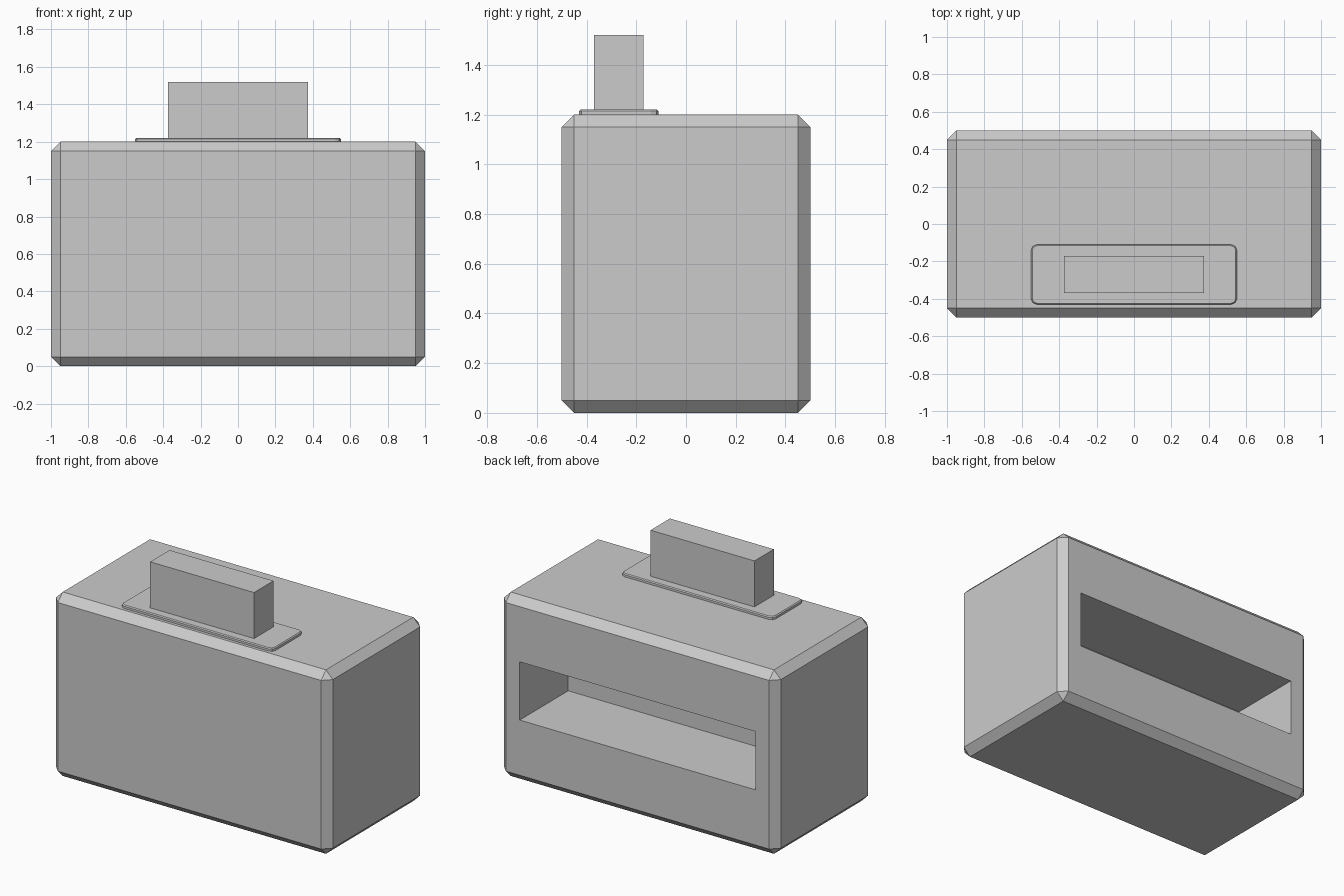
import bpy

cube = bpy.data.objects.get("Cube")
if cube:
    bpy.data.objects.remove(cube, do_unlink=True)

grey = bpy.data.materials.new("plain_grey")
grey.use_nodes = True
grey.diffuse_color = (0.6, 0.6, 0.6, 1)
grey.node_tree.nodes["Principled BSDF"].inputs["Base Color"].default_value = (0.6, 0.6, 0.6, 1)


def box(name, low, high):
    """Box spanning two opposite corners."""
    centre = [(a + b) / 2 for a, b in zip(low, high)]
    bpy.ops.mesh.primitive_cube_add(size=1, location=centre)
    obj = bpy.context.object
    obj.name = name
    obj.scale = [b - a for a, b in zip(low, high)]
    bpy.ops.object.transform_apply(location=False, rotation=False, scale=True)
    obj.data.materials.append(grey)
    return obj


def bevel(obj, width, segments=1):
    mod = obj.modifiers.new("Bevel", 'BEVEL')
    mod.width = width
    mod.segments = segments
    mod.limit_method = 'ANGLE'
    return mod


# Chamfered body with a deep slot in its back
body = box("body", (-1, -0.5, 0), (1, 0.5, 1.2))
bevel(body, 0.05)
cutter = box("slot_cutter", (-0.85, 0, 0.41), (0.85, 0.7, 0.79))
cutter.hide_render = True
cutter.hide_viewport = True
cutter.display_type = 'WIRE'
slot = body.modifiers.new("Slot", 'BOOLEAN')
slot.operation = 'DIFFERENCE'
slot.solver = 'EXACT'
slot.object = cutter

# Thin base plate with rounded corners and a softened rim
plate = box("base_plate", (-0.55, -0.43, 1.18), (0.55, -0.11, 1.22))
corners = bevel(plate, 0.03, 2)
corners.limit_method = 'WEIGHT'
weights = plate.data.attributes.new("bevel_weight_edge", 'FLOAT', 'EDGE')
for edge in plate.data.edges:
    a, b = (plate.data.vertices[i].co for i in edge.vertices)
    weights.data[edge.index].value = 1.0 if abs(a.z - b.z) > 0.01 else 0.0
rim = bevel(plate, 0.006)
rim.angle_limit = 1.0

# Upright tab
box("tab", (-0.375, -0.37, 1.2), (0.375, -0.17, 1.52))
